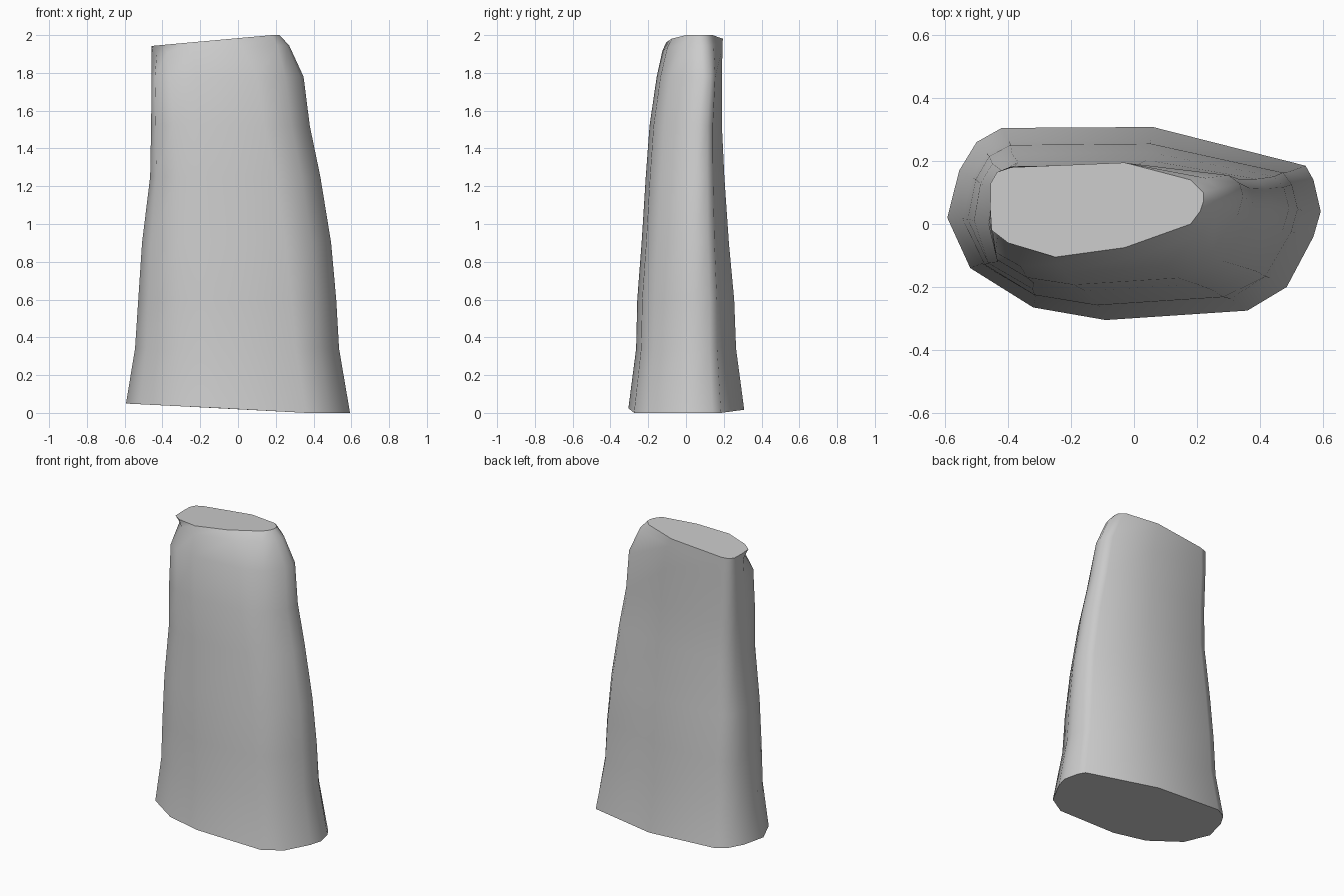
import bpy, bmesh, math

if "Cube" in bpy.data.objects:
    bpy.data.objects.remove(bpy.data.objects["Cube"])

# Matching 14-point outlines: foot, shoulder and top rim
FOOT = [(-.593, .02), (-.52, -.14), (-.32, -.265), (-.09, -.305), (.36, -.275), (.485, -.2), (.57, -.04),
        (.593, .04), (.57, .14), (.545, .185), (.06, .308), (-.42, .305), (-.5, .26), (-.555, .17)]
SHOULDER = [(-.457, .03), (-.44, -.09), (-.36, -.135), (-.22, -.155), (.1, -.135), (.25, -.085), (.33, .03),
            (.347, .09), (.335, .13), (.3, .155), (0, .19), (-.39, .183), (-.435, .165), (-.455, .12)]
TOP = [(-.457, .05), (-.452, -.02), (-.4, -.06), (-.25, -.105), (-.03, -.075), (.18, 0), (.21, .04),
       (.22, .07), (.22, .1), (.18, .14), (-.03, .195), (-.39, .18), (-.435, .165), (-.455, .13)]

# Middle rings: z, xmin, xmax, ymin, ymax
RINGS = [(.34, -.545, .535, -.264, .265), (.6, -.528, .52, -.258, .255),
         (.9, -.508, .493, -.235, .227), (1.25, -.465, .436, -.213, .203),
         (1.52, -.46, .38, -.193, .19)]


def blend(a, b, t):
    return [(p[0] + (q[0] - p[0]) * t, p[1] + (q[1] - p[1]) * t) for p, q in zip(a, b)]


def remap(v, lo, hi, new_lo, new_hi):
    return new_lo + (v - lo) / (hi - lo) * (new_hi - new_lo)


def fit(outline, x0, x1, y0, y1):
    xs, ys = zip(*outline)
    return [(remap(x, min(xs), max(xs), x0, x1), remap(y, min(ys), max(ys), y0, y1))
            for x, y in outline]


def top_z(x):
    return 2.0 - .09 * max(0, .18 - x)


# Slightly tilted foot, then the tapering body
levels = [[(x, y, max(0, .02 - .05 * x if x < 0 else .02 - .055 * x)) for x, y in FOOT]]
for z, *box in RINGS:
    levels.append([(x, y, z) for x, y in fit(blend(FOOT, SHOULDER, z / 1.78), *box)])
levels.append([(x, y, 1.78) for x, y in SHOULDER])

# Rounded shoulder, pinched in at the front left corner below the rim
neck = blend(SHOULDER, TOP, .6)
neck[1], neck[2] = (-.43, -.01), (-.375, -.07)
levels.append([(x, y, 1.78 + .75 * (top_z(x) - 1.78)) for x, y in neck])
levels.append([(x, y, top_z(x)) for x, y in TOP])

# Skin the levels and cap both ends
bm = bmesh.new()
loops = [[bm.verts.new(p) for p in level] for level in levels]
for a, b in zip(loops, loops[1:]):
    for i in range(len(a)):
        j = (i + 1) % len(a)
        bm.faces.new((a[i], a[j], b[j], b[i]))
bm.faces.new(loops[-1])
bm.faces.new(loops[0][::-1])
bmesh.ops.recalc_face_normals(bm, faces=bm.faces)
mesh = bpy.data.meshes.new("stone_pillar")
bm.to_mesh(mesh)
bm.free()
pillar = bpy.data.objects.new("stone_pillar", mesh)
bpy.context.collection.objects.link(pillar)
bpy.context.view_layer.objects.active = pillar
pillar.select_set(True)
bpy.ops.object.shade_smooth_by_angle(angle=math.radians(50))
